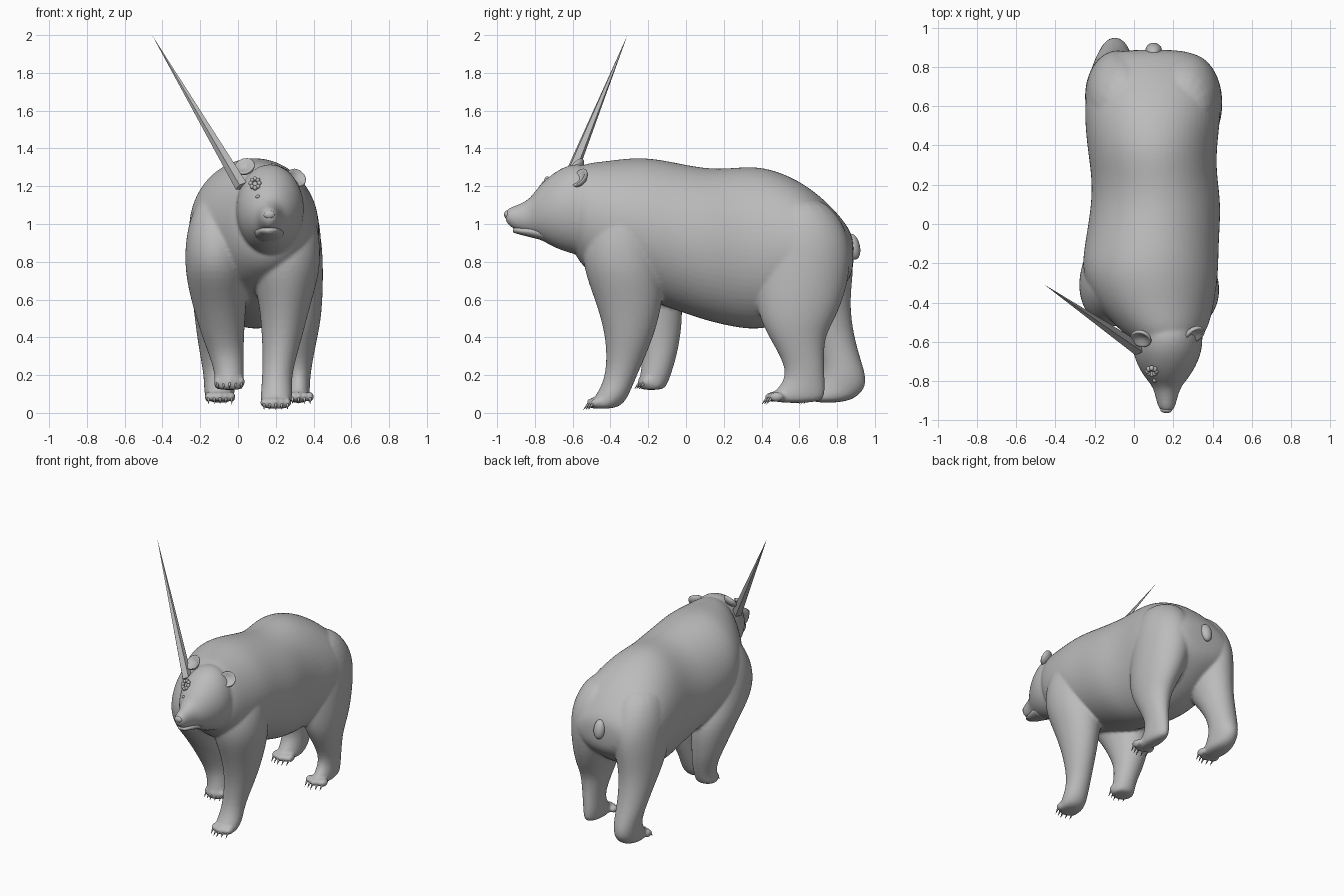
import bpy
import bmesh
from math import cos, sin, pi, radians
from mathutils import Vector, Matrix

cube = bpy.data.objects.get("Cube")
if cube:
    bpy.data.objects.remove(cube)

grey = bpy.data.materials.new("plain grey")
grey.use_nodes = True
grey.diffuse_color = (0.5, 0.5, 0.5, 1)
grey.node_tree.nodes["Principled BSDF"].inputs["Base Color"].default_value = (0.5, 0.5, 0.5, 1)


def finish(name, bm, smooth=True):
    """Turn a bmesh into a named, coloured object."""
    bmesh.ops.recalc_face_normals(bm, faces=bm.faces)
    for face in bm.faces:
        face.smooth = smooth
    mesh = bpy.data.meshes.new(name)
    bm.to_mesh(mesh)
    bm.free()
    mesh.materials.append(grey)
    obj = bpy.data.objects.new(name, mesh)
    bpy.context.collection.objects.link(obj)
    return obj


def loft(bm, rows, along, sides=16, swell=1.025):
    """Skin oval sections; each row is a position and two min-max ranges.
    The swell makes up for the shrinking of the later rounding."""
    rings = []
    for pos, a0, a1, b0, b1 in rows:
        ring = []
        for i in range(sides):
            t = 2 * pi * i / sides
            a = (a0 + a1) / 2 + swell * (a1 - a0) / 2 * cos(t)
            b = (b0 + b1) / 2 + swell * (b1 - b0) / 2 * sin(t)
            ring.append(bm.verts.new((a, pos, b) if along == "y" else (a, b, pos)))
        rings.append(ring)
    for low, high in zip(rings, rings[1:]):
        for i in range(sides):
            j = (i + 1) % sides
            bm.faces.new((low[i], low[j], high[j], high[i]))
    bm.faces.new(rings[0])
    bm.faces.new(rings[-1])


def ball(bm, centre, radii, turn=Matrix()):
    matrix = Matrix.Translation(centre) @ turn @ Matrix.Diagonal((*radii, 1))
    bmesh.ops.create_uvsphere(bm, u_segments=20, v_segments=12, radius=1, matrix=matrix)


def spike(bm, base, tip, radius, sides):
    base, tip = Vector(base), Vector(tip)
    way = tip - base
    matrix = Matrix.Translation((base + tip) / 2) @ way.to_track_quat("Z", "Y").to_matrix().to_4x4()
    bmesh.ops.create_cone(bm, cap_ends=True, segments=sides, radius1=radius, radius2=0,
                          depth=way.length, matrix=matrix)


# Torso, from neck to rump
torso = [(-.61, .02, .31, .88, 1.28), (-.56, -.05, .36, .79, 1.31), (-.5, -.11, .385, .74, 1.325),
         (-.4, -.2, .41, .68, 1.335), (-.25, -.27, .43, .62, 1.355), (-.1, -.25, .43, .56, 1.335),
         (.1, -.215, .445, .49, 1.29), (.25, -.215, .42, .455, 1.295), (.4, -.24, .42, .435, 1.31),
         (.6, -.255, .45, .5, 1.235), (.75, -.23, .42, .6, 1.115), (.85, -.17, .35, .68, 1),
         (.89, -.06, .25, .76, .92)]
# Head with muzzle
head = [(-.96, .135, .20, 1.01, 1.075), (-.91, .115, .215, .968, 1.095), (-.83, .10, .235, .95, 1.125),
        (-.79, .06, .275, .93, 1.19), (-.7, .005, .33, .875, 1.275), (-.6, -.015, .355, .84, 1.325),
        (-.48, 0, .34, .82, 1.31)]
# Legs, from the sole up
front_left = [(.02, .13, .27, -.53, -.38), (.05, .12, .28, -.51, -.33), (.1, .12, .29, -.47, -.30),
              (.2, .13, .28, -.42, -.26), (.4, .13, .34, -.42, -.17), (.6, .11, .39, -.48, -.12),
              (.75, .07, .435, -.54, -.12), (.9, .08, .435, -.55, -.13), (1.05, .1, .41, -.48, -.15),
              (1.2, .14, .34, -.38, -.2)]
front_right = [(.12, -.12, .03, -.25, -.12), (.15, -.13, .03, -.255, -.1), (.2, -.12, .03, -.24, -.08),
               (.3, -.15, .03, -.23, -.05), (.4, -.19, .03, -.27, -.03), (.6, -.25, .045, -.39, -.01),
               (.75, -.28, .05, -.52, -.08), (.9, -.28, .05, -.53, -.12), (1.05, -.25, .02, -.47, -.15),
               (1.2, -.17, 0, -.38, -.2)]
hind_left = [(.05, .27, .37, .43, .72), (.1, .26, .38, .45, .735), (.16, .26, .38, .52, .735),
             (.25, .26, .39, .53, .73), (.4, .23, .42, .44, .73), (.5, .2, .44, .39, .79),
             (.65, .13, .45, .36, .85), (.85, .1, .45, .38, .88), (1, .1, .43, .41, .84),
             (1.15, .12, .35, .45, .72)]
hind_right = [(.05, -.17, -.02, .63, .86), (.12, -.18, -.02, .66, .95), (.2, -.18, -.01, .73, .955),
              (.35, -.21, -.01, .69, .9), (.55, -.235, .02, .53, .865), (.7, -.25, .07, .42, .88),
              (.85, -.25, .1, .4, .89), (1, -.23, .1, .42, .84), (1.15, -.15, .07, .45, .72)]

pelt = bmesh.new()
loft(pelt, torso, "y")
loft(pelt, head, "y")
for leg in (front_left, front_right, hind_left, hind_right):
    loft(pelt, leg, "z")

# Toes merge into the feet; claws stay separate
feet = {"front_left": (.20, -.49, .055), "front_right": (-.045, -.22, .165),
        "hind_left": (.32, .455, .085), "hind_right": (-.095, .65, .085)}
for name, (x, y, z) in feet.items():
    claws = bmesh.new()
    for i in range(-2, 3):
        toe = Vector((x + i * .031, y + abs(i) * .012, z))
        ball(pelt, toe, (.02, .04, .027))
        spike(claws, toe + Vector((0, -.02, 0)), toe + Vector((0, -.055, -.04)), .01, 8)
    finish(name + "_claws", claws)

bear = finish("body", pelt)
subsurf = bear.modifiers.new("round", "SUBSURF")
subsurf.levels = subsurf.render_levels = 2
remesh = bear.modifiers.new("blend", "REMESH")
remesh.mode = "VOXEL"
remesh.voxel_size = .01
remesh.use_smooth_shade = True
soften = bear.modifiers.new("soften", "SMOOTH")
soften.factor = .5
soften.iterations = 6

# Stubby hanging tail
tail = bmesh.new()
ball(tail, (.1, .885, .88), (.042, .036, .07), Matrix.Rotation(radians(12), 4, "X"))
finish("tail", tail)

# Lower jaw
jaw = bmesh.new()
loft(jaw, [(-.915, .14, .195, .955, .98), (-.87, .115, .215, .942, .985),
           (-.78, .09, .24, .92, .99), (-.7, .09, .24, .89, 1)], "y")
finish("lower_jaw", jaw)

# Nose and eyes
face = bmesh.new()
ball(face, (.165, -.947, 1.05), (.03, .016, .022))
finish("nose", face)
for side, x, z in (("right", .105, 1.145), ("left", .23, 1.125)):
    eye = bmesh.new()
    ball(eye, (x, -.795, z), (.012, .012, .01))
    finish(side + "_eye", eye)

# Cupped ears, leaning back on a slightly tilted head
for side, centre, roll in (("right", (.035, -.585, 1.305), -20), ("left", (.31, -.565, 1.245), 40)):
    ear = bmesh.new()
    ball(ear, (0, 0, 0), (.055, .034, .055))
    for v in ear.verts:
        if v.co.y < 0:
            depth = 1 - (v.co.x ** 2 + v.co.z ** 2) / .055 ** 2
            v.co.y += .045 * max(depth, 0)
    lean = Matrix.Rotation(radians(roll), 4, "Y") @ Matrix.Rotation(radians(-45), 4, "X")
    ear.transform(Matrix.Translation(centre) @ lean)
    finish(side + "_ear", ear)

# Ragged ring on the brow
scar = bmesh.new()
middle = Vector((.09, -.75, 1.215))
for i in range(8):
    t = 2 * pi * i / 8
    ball(scar, middle + Vector((.022 * cos(t), .016 * sin(t), .024 * sin(t))), (.012, .014, .013))
finish("brow_ring", scar)

# Long splinter
splinter = bmesh.new()
spike(splinter, (.02, -.635, 1.2), (-.455, -.31, 2), .036, 5)
finish("splinter", splinter, smooth=False)
